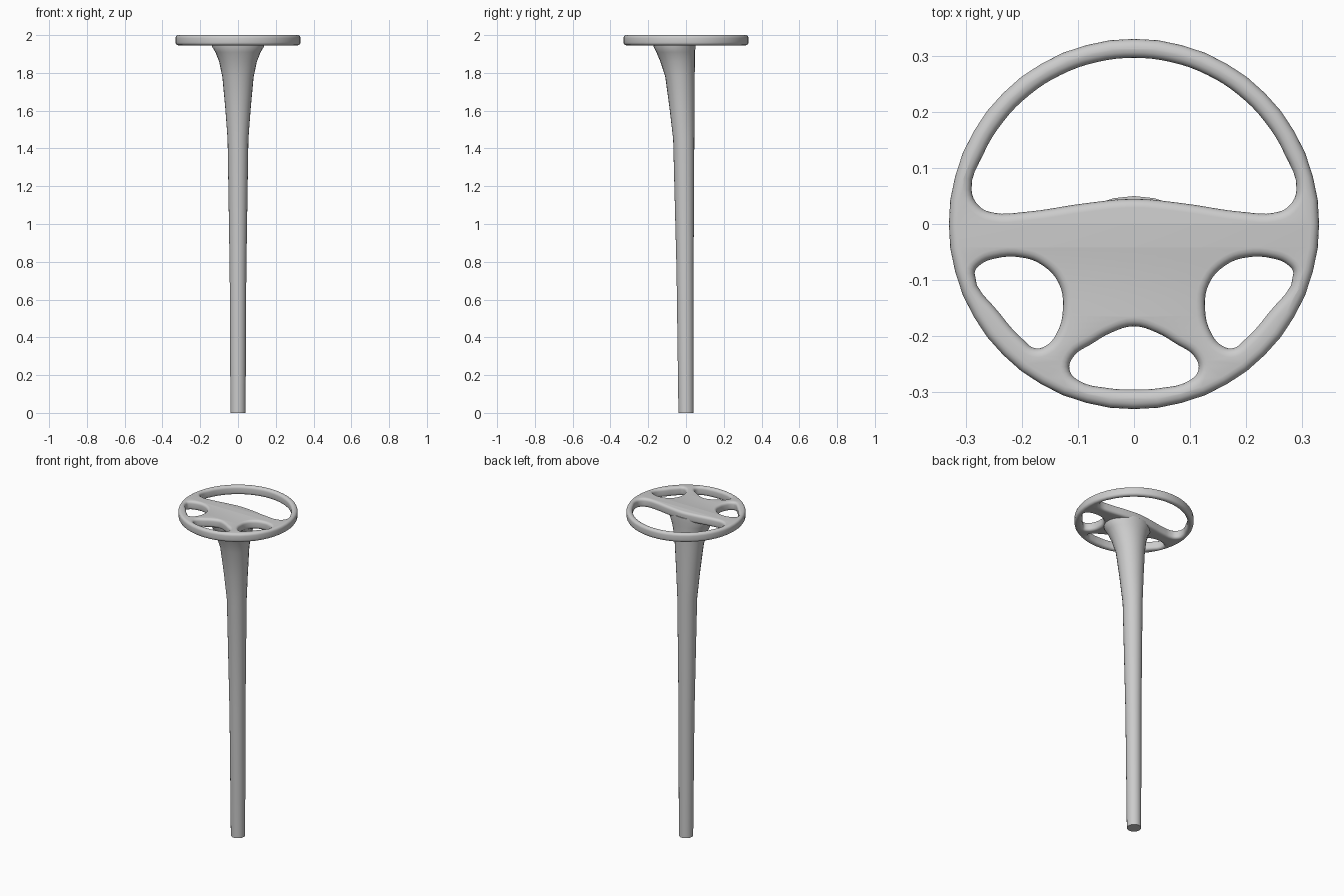
import bpy, bmesh
from math import sin, cos, radians, tau

cube = bpy.data.objects.get("Cube")
if cube:
    bpy.data.objects.remove(cube, do_unlink=True)

HALF_HEIGHT = 0.027
ROUND = 0.0155


def arc(radius, start, end, steps):
    return [(radius * cos(radians(start + (end - start) * i / steps)),
             radius * sin(radians(start + (end - start) * i / steps)))
            for i in range(steps + 1)]


def mirrored(half):
    """Close a half outline whose first and last points lie on x = 0."""
    return half + [(-x, y) for x, y in half[-2:0:-1]]


def add_outline(curve, points, resolution):
    spline = curve.splines.new("BEZIER")
    spline.bezier_points.add(len(points) - 1)
    for knot, (x, y) in zip(spline.bezier_points, points):
        knot.co = (x, y, 0)
        knot.handle_left_type = knot.handle_right_type = "AUTO"
    spline.use_cyclic_u = True
    spline.resolution_u = resolution


def smooth(obj, angle):
    bpy.ops.object.select_all(action="DESELECT")
    obj.select_set(True)
    bpy.context.view_layer.objects.active = obj
    bpy.ops.object.shade_smooth_by_angle(angle=radians(angle))


# Wheel: round outline with four openings, extruded with rounded edges
curve = bpy.data.curves.new("wheel", "CURVE")
curve.dimensions = "2D"
curve.fill_mode = "BOTH"
curve.extrude = HALF_HEIGHT - ROUND
curve.bevel_depth = ROUND
curve.bevel_resolution = 3
curve.offset = -ROUND

upper = [(0, 0.045), (0.08, 0.038), (0.2, 0.021), (0.25, 0.02), (0.277, 0.032)]
upper += arc(0.297, 12, 90, 6)
side = [(0.285, -0.088), (0.275, -0.073), (0.25, -0.062), (0.2, -0.06),
        (0.165, -0.073), (0.135, -0.105), (0.127, -0.15), (0.138, -0.195),
        (0.158, -0.218), (0.178, -0.222), (0.197, -0.208), (0.24, -0.16)]
lower = [(0, -0.183), (0.04, -0.194), (0.075, -0.214), (0.109, -0.238),
         (0.115, -0.262), (0.097, -0.281), (0.05, -0.293), (0, -0.296)]

add_outline(curve, arc(0.331, 0, 345, 23), 2)
add_outline(curve, mirrored(upper), 4)
add_outline(curve, mirrored(lower), 4)
for sign in (1, -1):
    add_outline(curve, [(sign * x, y) for x, y in side], 4)

wheel = bpy.data.objects.new("wheel", curve)
bpy.context.collection.objects.link(wheel)
wheel.location.z = 2 - HALF_HEIGHT
bpy.context.view_layer.objects.active = wheel
wheel.select_set(True)
bpy.ops.object.convert(target="MESH")
wheel = bpy.context.object
bm = bmesh.new()
bm.from_mesh(wheel.data)
bmesh.ops.remove_doubles(bm, verts=bm.verts, dist=0.0002)
bmesh.ops.recalc_face_normals(bm, faces=bm.faces)
bm.to_mesh(wheel.data)
bm.free()
smooth(wheel, 50)

# Column: rings of (height, half width, front y, back y) flaring into the hub
RINGS = [(0, 0.04, -0.04, 0.04), (0.75, 0.044, -0.05, 0.04),
         (1.45, 0.055, -0.068, 0.044), (1.62, 0.068, -0.088, 0.045),
         (1.78, 0.083, -0.11, 0.046), (1.86, 0.1, -0.136, 0.047),
         (1.91, 0.12, -0.157, 0.048), (1.94, 0.138, -0.172, 0.05),
         (1.965, 0.138, -0.172, 0.05)]
SIDES = 24
bm = bmesh.new()
loops = []
for z, half, front, back in RINGS:
    mid, depth = (front + back) / 2, (back - front) / 2
    loops.append([bm.verts.new((half * cos(tau * i / SIDES),
                                mid + depth * sin(tau * i / SIDES), z))
                  for i in range(SIDES)])
for low, high in zip(loops, loops[1:]):
    for i in range(SIDES):
        j = (i + 1) % SIDES
        bm.faces.new((low[i], low[j], high[j], high[i]))
bm.faces.new(loops[0][::-1])
bm.faces.new(loops[-1])
mesh = bpy.data.meshes.new("column")
bm.to_mesh(mesh)
bm.free()
column = bpy.data.objects.new("column", mesh)
bpy.context.collection.objects.link(column)
smooth(column, 40)
